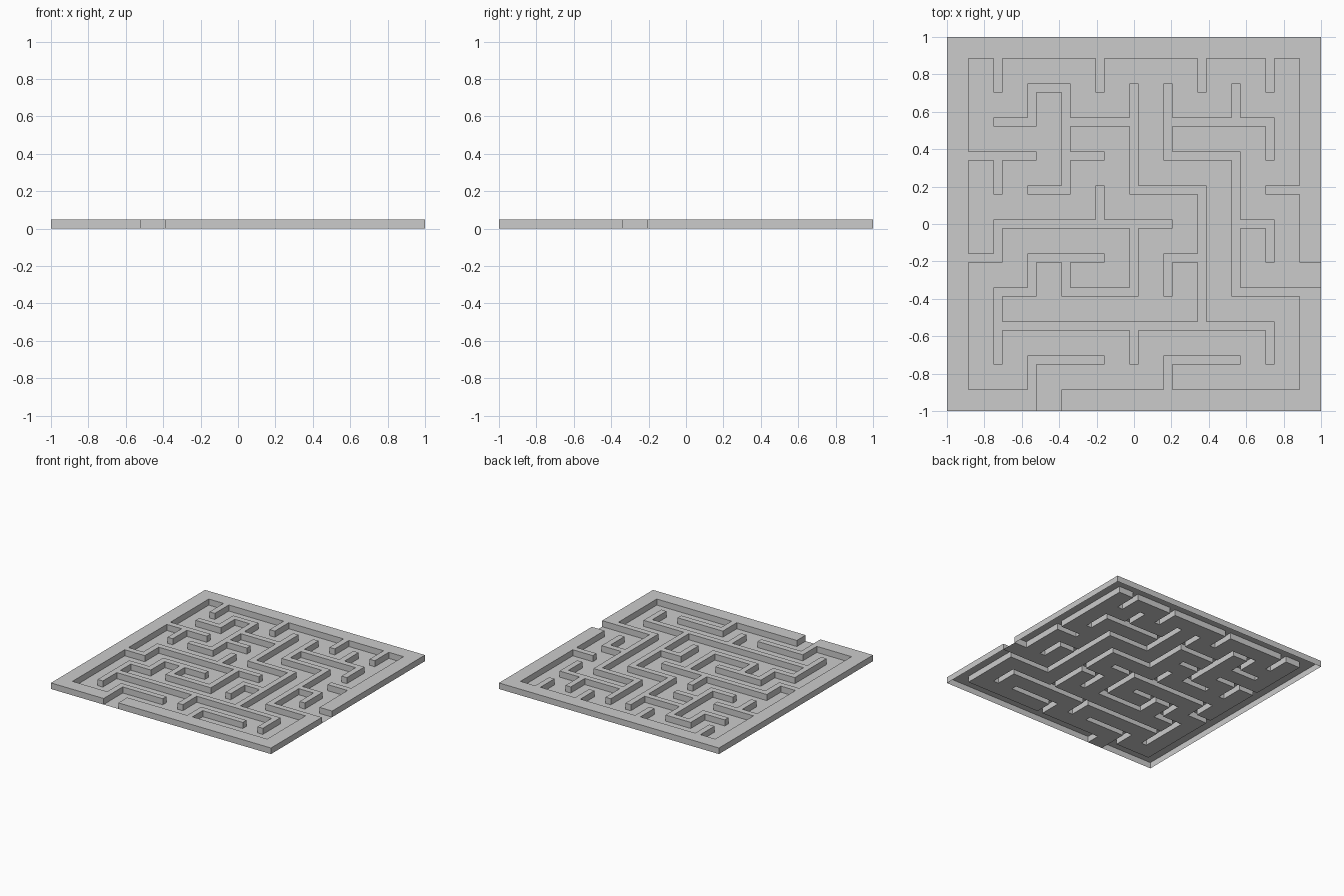
import bpy, bmesh

if "Cube" in bpy.data.objects:
    bpy.data.objects.remove(bpy.data.objects["Cube"])

PITCH = 2 / 11      # spacing of the maze lattice
HALF = 0.024        # half a wall's thickness
HEIGHT = 0.05

# Wall runs as corner points on the lattice (-5..5 in x and y)
frame = [
    [(-3, -5), (-5, -5), (-5, 5), (5, 5), (5, -1)],
    [(5, -2), (5, -5), (-2, -5)],
]
walls_on_frame = [
    [(-4, 5), (-4, 4)], [(-1, 5), (-1, 4)], [(2, 5), (2, 4)], [(4, 5), (4, 4)],
    [(5, 1), (4, 1)],
    [(5, -2), (3, -2), (3, 2), (1, 2), (1, 4)],
    [(3, 0), (4, 0), (4, -1)],
    [(1, 3), (4, 3), (4, 2)], [(3, 3), (3, 4)],
    [(-5, 2), (-3, 2)], [(-4, 2), (-4, 1)],
    [(-3, -5), (-3, -4), (-1, -4)],
    [(1, -5), (1, -4), (3, -4)],
]
inner_walls = [
    [(-5, -1), (-4, -1), (-4, 0), (1, 0)], [(-1, 0), (-1, 1)],
    [(0, 0), (0, -2), (-2, -2), (-2, -1)],
    [(-1, -1), (-3, -1), (-3, -2), (-4, -2), (-4, -4)],
    [(-4, -3), (4, -3), (4, -4)], [(0, -3), (0, -4)],
    [(2, -3), (2, 1), (0, 1), (0, 4)],
    [(2, -1), (1, -1), (1, -2)],
    [(0, 3), (-2, 3)], [(-2, 2), (-1, 2)],
    [(-3, 1), (-2, 1), (-2, 4), (-3, 4), (-3, 3), (-4, 3)],
]

# Mark raised cells: even cell numbers are wall strips, odd ones corridors
raised = set()
for run in frame + walls_on_frame + inner_walls:
    for (ax, ay), (bx, by) in zip(run, run[1:]):
        for i in range(2 * min(ax, bx) + 10, 2 * max(ax, bx) + 11):
            for j in range(2 * min(ay, by) + 10, 2 * max(ay, by) + 11):
                raised.add((i, j))

# Cell borders, with the outermost strips widened to the board edge
lines = [n * PITCH + s * HALF for n in range(-5, 6) for s in (-1, 1)]
lines[0], lines[-1] = -1.0, 1.0
N = len(lines) - 1

bm = bmesh.new()
verts = {}


def vert(i, j, up):
    key = (i, j, up)
    if key not in verts:
        verts[key] = bm.verts.new((lines[i], lines[j], HEIGHT * up))
    return verts[key]


# Shell open underneath: floor and wall tops, then the upright sides
for i in range(N):
    for j in range(N):
        up = int((i, j) in raised)
        ring = [(i, j), (i + 1, j), (i + 1, j + 1), (i, j + 1)]
        bm.faces.new([vert(*p, up) for p in ring])
        if not up:
            continue
        neighbours = [(i, j - 1), (i + 1, j), (i, j + 1), (i - 1, j)]
        for k, cell in enumerate(neighbours):
            if cell not in raised:
                a, b = ring[k], ring[(k + 1) % 4]
                bm.faces.new([vert(*a, 0), vert(*b, 0), vert(*b, 1), vert(*a, 1)])

mesh = bpy.data.meshes.new("maze_board")
bm.to_mesh(mesh)
bm.free()
board = bpy.data.objects.new("maze_board", mesh)
bpy.context.collection.objects.link(board)
